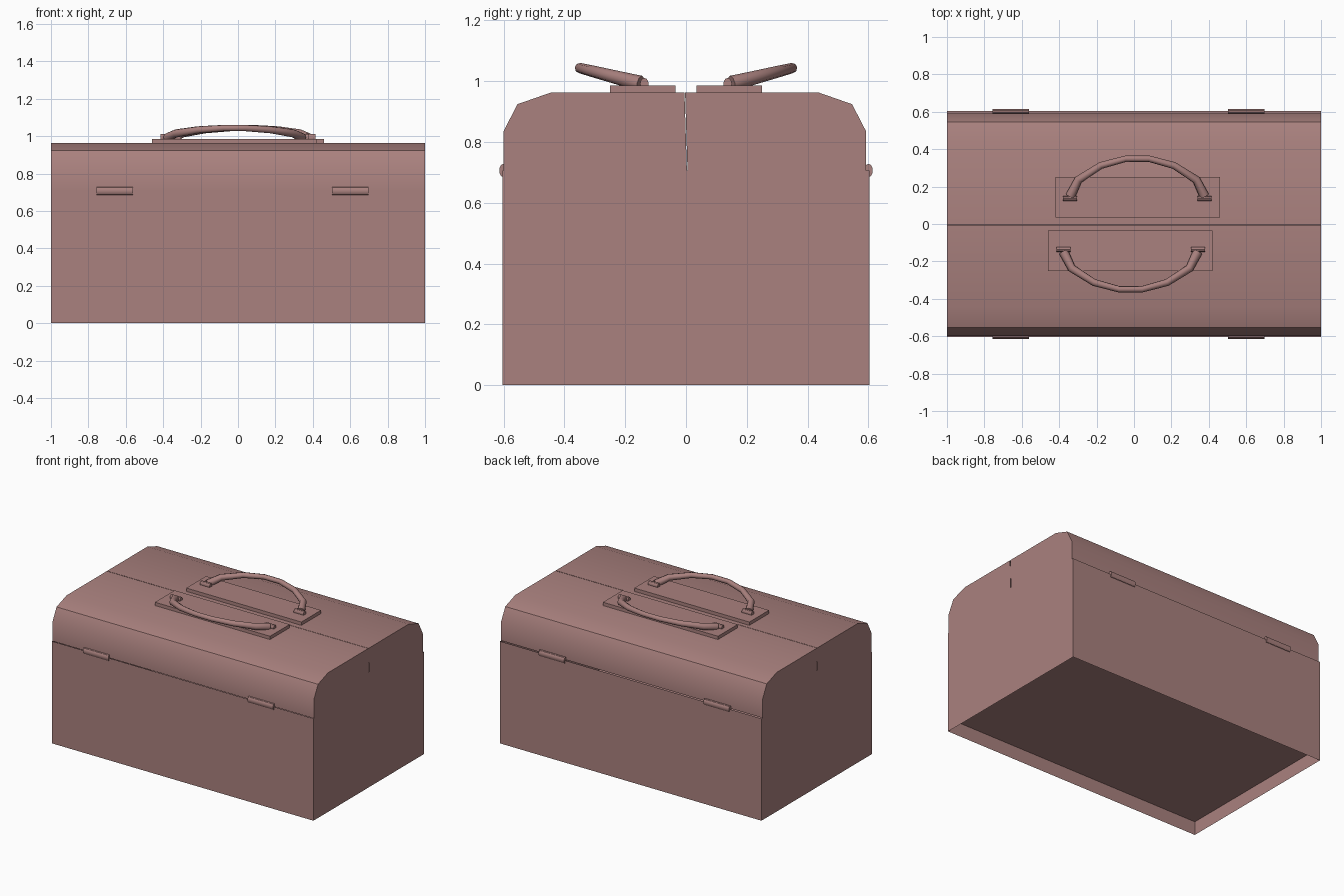
import bpy, bmesh, math

if "Cube" in bpy.data.objects:
    bpy.data.objects.remove(bpy.data.objects["Cube"])

mat = bpy.data.materials.new("dusty_rose_metal")
mat.diffuse_color = (0.40, 0.22, 0.21, 1)
mat.use_nodes = True
mat.node_tree.nodes["Principled BSDF"].inputs["Base Color"].default_value = mat.diffuse_color


def add(name, bm):
    """Turn a bmesh into a scene object smoothed by angle."""
    me = bpy.data.meshes.new(name)
    bm.to_mesh(me)
    bm.free()
    ob = bpy.data.objects.new(name, me)
    bpy.context.collection.objects.link(ob)
    me.materials.append(mat)
    bpy.ops.object.select_all(action='DESELECT')
    ob.select_set(True)
    bpy.context.view_layer.objects.active = ob
    bpy.ops.object.shade_smooth_by_angle(angle=math.radians(30))
    return ob


def block(name, x0, x1, y0, y1, z0, z1):
    bm = bmesh.new()
    bmesh.ops.create_cube(bm, size=1)
    for v in bm.verts:
        v.co = ((x0 + x1) / 2 + v.co.x * (x1 - x0),
                (y0 + y1) / 2 + v.co.y * (y1 - y0),
                (z0 + z1) / 2 + v.co.z * (z1 - z0))
    return add(name, bm)


def barrel(name, x, y, z, length, ry, rz, sides=12):
    """Short, slightly flattened cylinder lying along x."""
    bm = bmesh.new()
    bmesh.ops.create_cone(bm, cap_ends=True, segments=sides, radius1=1, radius2=1, depth=1)
    for v in bm.verts:
        v.co = (x + v.co.z * length, y + v.co.x * ry, z + v.co.y * rz)
    bmesh.ops.recalc_face_normals(bm, faces=bm.faces)
    return add(name, bm)


# Body: thin sheet walls, open at top and bottom, with a raised floor
bm = bmesh.new()
corners = [(-1, -0.604), (1, -0.604), (1, 0.604), (-1, 0.604)]
rings = [[bm.verts.new((x, y, z)) for x, y in corners] for z in (0, 0.094, 0.706)]
for low, high in zip(rings, rings[1:]):
    for i in range(4):
        j = (i + 1) % 4
        bm.faces.new((low[i], low[j], high[j], high[i]))
bm.faces.new(rings[1])
add("box_body", bm)


# Lid halves: chamfered thin shells with closed ends, meeting on a slightly slanted seam
def lid(name, side, edge):
    prof = [(edge, 0.706), (edge, 0.835), (edge - 0.046, 0.924),
            (edge - 0.155, 0.962), (0.001 + side * 0.003, 0.962)]
    prof = [(side * y, z) for y, z in prof]
    prof[-1] = (-0.004 + side * 0.001, 0.962)
    seam = (0.004 + side * 0.001, 0.706)
    bm = bmesh.new()
    a, b = ([bm.verts.new((x, y, z)) for y, z in prof] for x in (-1, 1))
    for i in range(len(prof) - 1):
        bm.faces.new((a[i], b[i], b[i + 1], a[i + 1]))
    for x, row in ((-1, a), (1, b)):
        bm.faces.new(row + [bm.verts.new((x, *seam))])
    bmesh.ops.recalc_face_normals(bm, faces=bm.faces)
    add(name, bm)


lid("front_lid", -1, 0.600)
lid("back_lid", 1, 0.592)

# Hinges on both long sides
for tag, s in (("front", -1), ("back", 1)):
    for n, x in (("left", -0.66), ("right", 0.60)):
        barrel(f"{tag}_hinge_{n}", x, s * 0.60, 0.706, 0.195, 0.014, 0.022)

# Handle sets: the front one is the back one turned half a revolution
HALF = [(0.358, 0.150, 0.030), (0.315, 0.237, 0.022), (0.195, 0.313, 0.019), (0.062, 0.349, 0.017)]
for tag, s in (("front", -1), ("back", 1)):
    xs, ys = sorted((s * -0.42, s * 0.46)), sorted((s * 0.035, s * 0.25))
    block(f"{tag}_handle_plate", *xs, *ys, 0.960, 0.985)
    for n, x in (("a", -0.341), ("b", 0.377)):
        barrel(f"{tag}_handle_pivot_{n}", s * x, s * 0.137, 0.991, 0.075, 0.014, 0.019)
    pts = [(-x, y, r) for x, y, r in HALF] + HALF[::-1]
    cu = bpy.data.curves.new(f"{tag}_handle", 'CURVE')
    cu.dimensions = '3D'
    cu.bevel_depth = 1.0
    cu.bevel_resolution = 2
    cu.use_fill_caps = True
    sp = cu.splines.new('POLY')
    sp.points.add(len(pts) - 1)
    for p, (x, y, r) in zip(sp.points, pts):
        p.co = (s * (x + 0.018), s * y, 0.992 + (y - 0.15) * 0.255, 1)
        p.radius = min(r, 0.026)
    cu.materials.append(mat)
    bpy.context.collection.objects.link(bpy.data.objects.new(f"{tag}_handle", cu))
